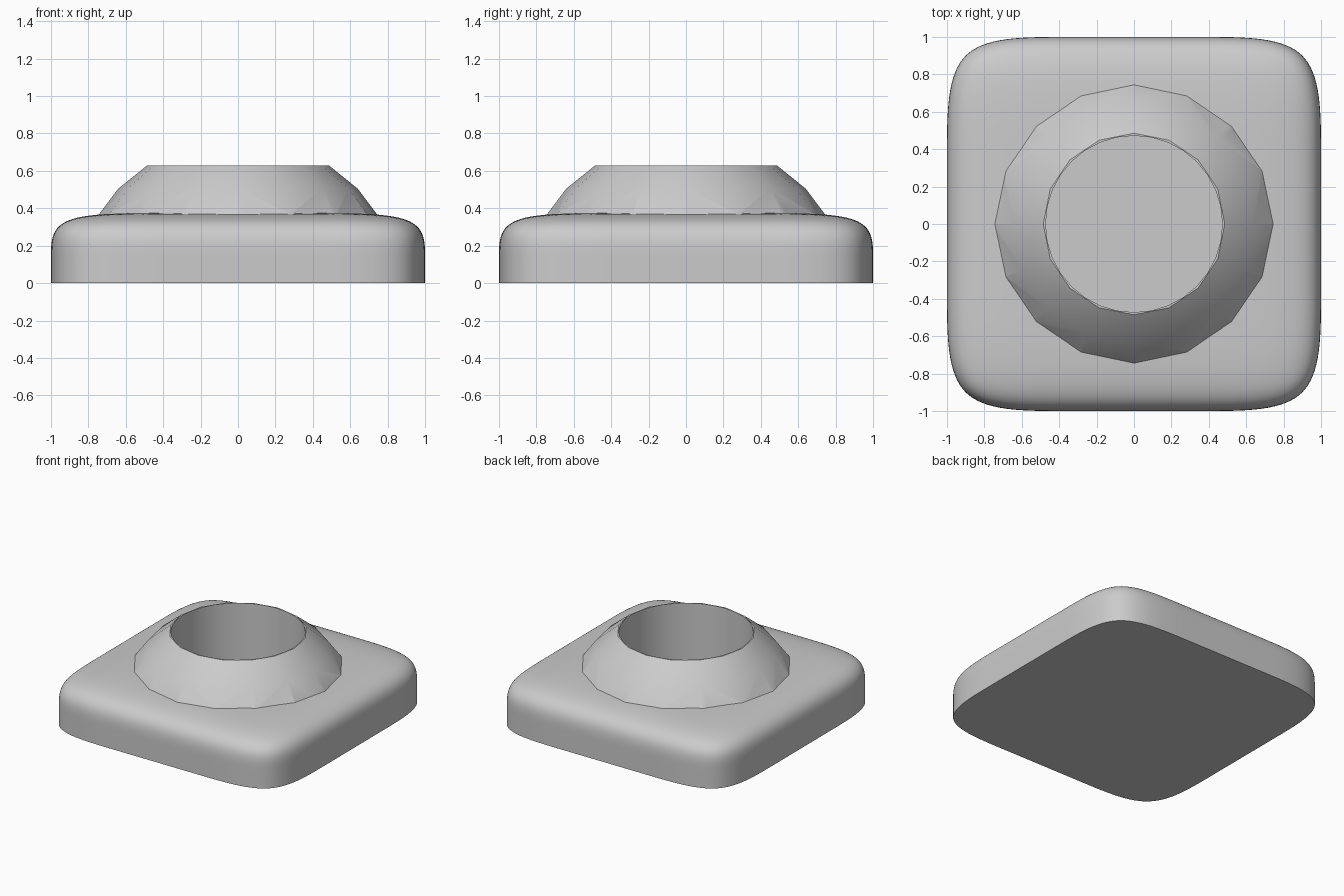
import bpy, bmesh, math

cube = bpy.data.objects.get("Cube")
if cube:
    bpy.data.objects.remove(cube)

mat = bpy.data.materials.new("plain grey")
mat.use_nodes = True
grey = (0.6, 0.6, 0.6, 1)
mat.diffuse_color = grey
mat.node_tree.nodes["Principled BSDF"].inputs["Base Color"].default_value = grey


def make_object(name, bm):
    bmesh.ops.recalc_face_normals(bm, faces=bm.faces)
    mesh = bpy.data.meshes.new(name)
    bm.to_mesh(mesh)
    bm.free()
    mesh.materials.append(mat)
    obj = bpy.data.objects.new(name, mesh)
    bpy.context.collection.objects.link(obj)
    return obj


def activate(obj):
    bpy.ops.object.select_all(action="DESELECT")
    obj.select_set(True)
    bpy.context.view_layer.objects.active = obj


def lathe(name, profile, segments):
    """Closed solid from (radius, height) rings, capped at both ends."""
    bm = bmesh.new()
    rings = []
    for r, z in profile:
        angles = [math.tau * i / segments for i in range(segments)]
        rings.append([bm.verts.new((r * math.cos(a), r * math.sin(a), z)) for a in angles])
    for low, high in zip(rings, rings[1:]):
        for i in range(segments):
            j = (i + 1) % segments
            bm.faces.new((low[i], low[j], high[j], high[i]))
    bm.faces.new(rings[0][::-1])
    bm.faces.new(rings[-1])
    return make_object(name, bm)


# Base: a softly rounded block, cut flat along its middle
bm = bmesh.new()
bmesh.ops.create_cube(bm, size=2)
bmesh.ops.subdivide_edges(bm, edges=bm.edges[:], cuts=2, use_grid_fill=True)
for v in bm.verts:
    for k in range(3):
        if abs(v.co[k]) < 0.9:
            v.co[k] = math.copysign(0.4, v.co[k])
    v.co.z *= 0.375
base = make_object("rounded_base", bm)
activate(base)
base.modifiers.new("rounding", "SUBSURF").levels = 4
bpy.ops.object.modifier_apply(modifier="rounding")
bm = bmesh.new()
bm.from_mesh(base.data)
cut = bmesh.ops.bisect_plane(bm, geom=bm.verts[:] + bm.edges[:] + bm.faces[:],
                             plane_co=(0, 0, 0), plane_no=(0, 0, 1), clear_inner=True)
rim = [e for e in bm.edges if e.is_boundary]
bmesh.ops.contextual_create(bm, geom=rim)
bmesh.ops.recalc_face_normals(bm, faces=bm.faces)
bm.to_mesh(base.data)
bm.free()

# Collar: a truncated faceted dome rising out of the base
collar = lathe("collar", [(0.87, 0.2), (0.745, 0.365), (0.64, 0.505), (0.485, 0.63)], 16)

# Round socket sunk through the collar into the base
socket = lathe("socket_cutter", [(0.472, 0.08), (0.472, 0.9)], 32)

for part, operation in ((collar, "UNION"), (socket, "DIFFERENCE")):
    part.hide_render = True
    mod = base.modifiers.new(part.name, "BOOLEAN")
    mod.operation = operation
    mod.object = part
    mod.solver = "EXACT"
    activate(base)
    bpy.ops.object.modifier_apply(modifier=mod.name)
    bpy.data.objects.remove(part)

base.name = "base_with_socket"
activate(base)
bpy.ops.object.shade_smooth_by_angle(angle=math.radians(30))
